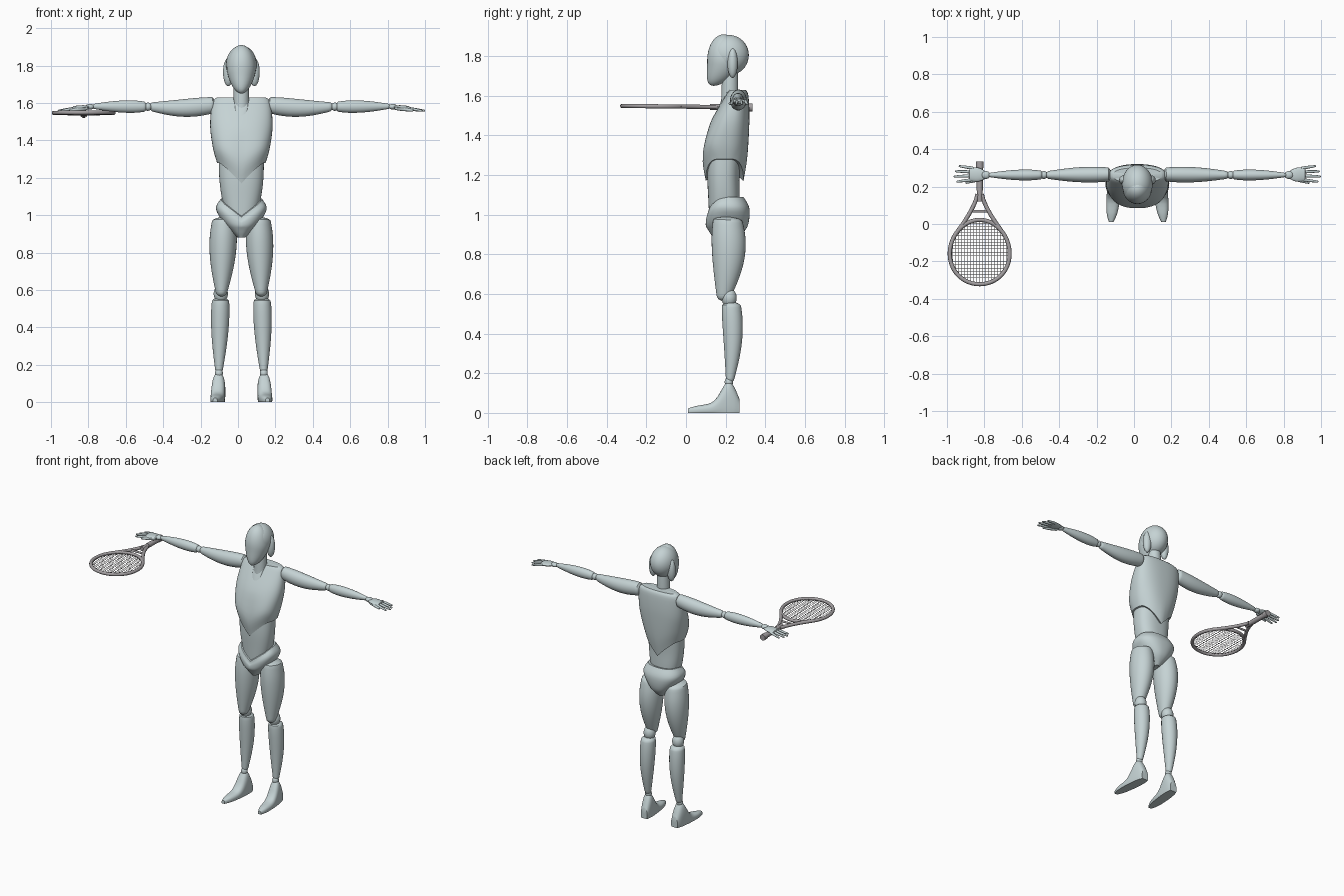
import bpy
import bmesh
from math import cos, sin, exp, pi, radians, copysign, sqrt
from mathutils import Vector, Matrix

cube = bpy.data.objects.get("Cube")
if cube:
    bpy.data.objects.remove(cube, do_unlink=True)

BODY_X = 0.018      # middle of the body
RACKET_X = -0.825   # middle of the racket


def material(name, color):
    mat = bpy.data.materials.new(name)
    mat.use_nodes = True
    mat.diffuse_color = color
    mat.node_tree.nodes["Principled BSDF"].inputs["Base Color"].default_value = color
    return mat


SKIN = material("pale blue grey", (0.56, 0.65, 0.66, 1))
FRAME = material("warm grey", (0.37, 0.35, 0.36, 1))


def link(name, data, mat):
    data.materials.append(mat)
    obj = bpy.data.objects.new(name, data)
    bpy.context.collection.objects.link(obj)
    return obj


def finish(name, bm):
    bmesh.ops.recalc_face_normals(bm, faces=bm.faces)
    mesh = bpy.data.meshes.new(name)
    bm.to_mesh(mesh)
    bm.free()
    for poly in mesh.polygons:
        poly.use_smooth = True
    mesh.set_sharp_from_angle(angle=radians(40))
    return link(name, mesh, SKIN)


def skin(name, rings, side):
    """Join rings of points into a closed, capped surface."""
    bm = bmesh.new()
    loops = [[bm.verts.new((BODY_X + side * x, y, z)) for x, y, z in ring] for ring in rings]
    for low, high in zip(loops, loops[1:]):
        for k in range(len(low)):
            bm.faces.new((low[k - 1], low[k], high[k], high[k - 1]))
    for loop in (loops[0], loops[-1]):
        middle = bm.verts.new(sum((v.co for v in loop), Vector()) / len(loop))
        for k in range(len(loop)):
            bm.faces.new((loop[k - 1], loop[k], middle))
    return finish(name, bm)


def limb(name, side, start, end, radii, peak=0.3, flat=1.0, bow=(0, 0, 0), count=32):
    """Rounded spindle: radii at the start, at the peak and at the end."""
    start, end, bow = Vector(start), Vector(end), Vector(bow)
    first, widest, last = radii
    axis = (end - start).normalized()
    across = Vector((0, 1, 0)) if abs(axis.x) > abs(axis.z) else Vector((1, 0, 0))
    deep = axis.cross(across) * flat
    rings = []
    steps = 24
    for i in range(steps + 1):
        t = (1 - cos(pi * i / steps)) / 2
        if t < peak:
            radius = first + (widest - first) * sin(pi / 2 * t / peak)
        else:
            radius = last + (widest - last) * cos(pi / 2 * (t - peak) / (1 - peak))
        near_end = min(1, min(t, 1 - t) / 0.05)
        radius *= max(0.2, sqrt(1 - (1 - near_end) ** 2))
        middle = start.lerp(end, t) + bow * sin(pi * t)
        angles = [2 * pi * k / count for k in range(count)]
        rings.append([middle + radius * (across * cos(a) + deep * sin(a)) for a in angles])
    return skin(name, rings, side)


def blend(secs, steps=5):
    """Catmull-Rom interpolation between neighbouring sections."""
    padded = [secs[0], *secs, secs[-1]]
    result = []
    for group in zip(padded, padded[1:], padded[2:], padded[3:]):
        for k in range(steps):
            t = k / steps
            result.append([b + t * ((c - a) + t * ((2 * a - 5 * b + 4 * c - d)
                           + t * (3 * b - a - 3 * c + d))) / 2 for a, b, c, d in zip(*group)])
    return result + [secs[-1]]


def loft(name, secs, warp, upright=True, side=1, power=2.4, count=64):
    """Sections hold a position on the axis, a half width, and a low and high edge."""
    rings = []
    for position, half, low, high in blend(secs):
        ring = []
        for k in range(count):
            c, s = cos(2 * pi * k / count), sin(2 * pi * k / count)
            x = half * copysign(abs(c) ** (2 / power), c)
            q = (low + high + (high - low) * copysign(abs(s) ** (2 / power), s)) / 2
            ring.append(warp(x, q, position) if upright else warp(x, position, q))
        rings.append(ring)
    return skin(name, rings, side)


def ball(name, centre, radii):
    x, y, z = centre
    place = Matrix.Translation((BODY_X + x, y, z)) @ Matrix.Diagonal((*radii, 1))
    bm = bmesh.new()
    bmesh.ops.create_uvsphere(bm, u_segments=32, v_segments=20, radius=1, matrix=place)
    return finish(name, bm)


def clamp(value):
    return max(0, min(1, value))


# Head: the face is an egg that narrows and leans forward toward the chin
FACE_Z, FACE_HEIGHT = 1.78, 0.13
face = ball("face", (0, 0.19, FACE_Z), (0.078, 0.083, FACE_HEIGHT))
for vert in face.data.vertices:
    drop = max(0, (FACE_Z - vert.co.z) / FACE_HEIGHT)
    vert.co.x = BODY_X + (vert.co.x - BODY_X) * (1 - 0.2 * drop)
    vert.co.y -= 0.05 * drop ** 2
ball("cranium", (0, 0.215, 1.805), (0.082, 0.102, 0.102))
limb("neck", 1, (0, 0.22, 1.55), (0, 0.223, 1.74), (0.045, 0.042, 0.038))
limb("collar_point", 1, (0, 0.14, 1.485), (0, 0.21, 1.625), (0.002, 0.035, 0.045), 0.8, flat=0.2)


# Torso: the chest shell ends in a point below, front and back
def chest_point(x, y, z):
    fade = clamp((1.46 - z) / 0.18)
    return x, y, z - 0.11 * fade * clamp(1 - abs(x) / 0.12) ** 1.2


# The front upper edge of the pelvis dips to the middle
def pelvis_dip(x, y, z):
    fade = clamp((z - 0.93) / 0.14) * clamp((0.22 - y) / 0.08)
    return x, y, z - 0.1 * fade * clamp(1 - abs(x) / 0.13)


def unchanged(*point):
    return point


loft("chest", [(1.28, 0.13, 0.1, 0.29), (1.36, 0.152, 0.085, 0.31), (1.48, 0.167, 0.13, 0.32),
               (1.6, 0.155, 0.2, 0.315), (1.63, 0.13, 0.22, 0.3)], chest_point)
loft("abdomen", [(0.93, 0.06, 0.12, 0.26), (1.07, 0.1, 0.113, 0.27),
                 (1.2, 0.118, 0.107, 0.27), (1.34, 0.12, 0.11, 0.28)], unchanged)
loft("pelvis", [(0.88, 0.02, 0.14, 0.26), (0.94, 0.08, 0.105, 0.31),
                (1.03, 0.135, 0.1, 0.32), (1.09, 0.11, 0.11, 0.29)], pelvis_dip)

# Foot: a low toe rising to a rounded ankle, turned slightly outward
FOOT_LENGTH, TOE_Y = 0.26, 0.01
foot_sections = []
for i in range(13):
    t = i / 12
    half = 0.038 * max(0.3, sqrt(1 - (1 - t) ** 4)) * (1 - 0.35 * t ** 8)
    height = 0.055 * max(0.03, t) ** 0.25 + 0.11 * exp(-((t - 0.8) / 0.21) ** 2)
    height *= 1 - 0.3 * t ** 12
    foot_sections.append((TOE_Y + FOOT_LENGTH * t, half, -0.3 * height, height))


def flat_sole(x, y, z):
    return x + 0.14 - 0.09 * (y - TOE_Y), y, max(z, 0)


for side, label in ((1, "left_"), (-1, "right_")):
    ball(label + "ear", (side * 0.07, 0.235, 1.765), (0.028, 0.026, 0.075))

    # Leg
    limb(label + "thigh", side, (0.093, 0.21, 0.99), (0.107, 0.187, 0.565),
         (0.06, 0.073, 0.025), flat=1.18, bow=(0, 0.015, 0))
    ball(label + "knee", (side * 0.11, 0.218, 0.58), (0.038, 0.038, 0.048))
    limb(label + "calf", side, (0.111, 0.228, 0.56), (0.12, 0.22, 0.15),
         (0.044, 0.049, 0.017), 0.2, flat=1.05, bow=(0, 0.012, 0))
    ball(label + "ankle", (side * 0.12, 0.216, 0.155), (0.021, 0.021, 0.026))
    loft(label + "foot", foot_sections, flat_sole, upright=False, side=side)

    # Arm
    limb(label + "upper_arm", side, (0.14, 0.265, 1.59), (0.49, 0.262, 1.58),
         (0.036, 0.042, 0.019), flat=1.17, bow=(0, 0, -0.012))
    ball(label + "elbow", (side * 0.5, 0.262, 1.58), (0.022, 0.021, 0.022))
    limb(label + "forearm", side, (0.505, 0.262, 1.58), (0.8, 0.262, 1.582),
         (0.022, 0.029, 0.01), flat=1.15)
    ball(label + "wrist", (side * 0.81, 0.262, 1.58), (0.024, 0.021, 0.015))
    limb(label + "palm", side, (0.805, 0.262, 1.58), (0.9, 0.266, 1.572),
         (0.015, 0.038, 0.034), 0.6, flat=0.32)

    # Fingers fan out from the palm, little finger first
    for i, tip in enumerate((0.955, 0.975, 0.982, 0.968)):
        y = 0.298 - 0.02 * i
        spread = 0.012 - 0.008 * i
        limb(label + "finger_" + str(i + 1), side, (0.875, y, 1.574), (tip, y + spread, 1.558),
             (0.008, 0.008, 0.005), count=12)
    limb(label + "thumb", side, (0.82, 0.247, 1.573), (0.92, 0.22, 1.56),
         (0.01, 0.011, 0.006), count=12)


# Racket, tilting down a little toward the grip
def on_racket(x, y):
    return RACKET_X + x, y, 1.545 - 0.012 * y


def tubes(name, paths, radius, closed=False, roundness=3):
    curve = bpy.data.curves.new(name, "CURVE")
    curve.dimensions = "3D"
    curve.bevel_depth = radius
    curve.bevel_resolution = roundness
    curve.use_fill_caps = True
    for path in paths:
        spline = curve.splines.new("POLY")
        spline.points.add(len(path) - 1)
        for point, place in zip(spline.points, path):
            point.co = (*on_racket(*place), 1)
        spline.use_cyclic_u = closed
    return link(name, curve, FRAME)


HOOP_Y, HOOP_WIDE, HOOP_LONG = -0.15, 0.16, 0.172
turn = [2 * pi * k / 64 for k in range(64)]
hoop = [(HOOP_WIDE * cos(a) * (1 - 0.05 * sin(a)), HOOP_Y + HOOP_LONG * sin(a)) for a in turn]
tubes("racket_hoop", [hoop], 0.011, closed=True)
rise = [k / 8 for k in range(9)]
tubes("racket_throat", [[(s * (0.012 + 0.1 * (1 - t) ** 1.4), 0.19 * t - 0.03) for t in rise]
                        for s in (1, -1)], 0.011)
tubes("racket_bridge", [[(-0.04, 0.068), (0.04, 0.068)]], 0.007)
for part, low, high, radius in (("shaft", 0.12, 0.2, 0.015), ("grip", 0.18, 0.31, 0.017),
                                ("butt", 0.3, 0.335, 0.021)):
    tubes("racket_" + part, [[(0, low), (0, high)]], radius)

# Strings, cut to the hoop in both directions
strings = []
for i in range(-9, 10):
    offset = i / 10
    reach = sqrt(1 - offset ** 2)
    x, long = offset * HOOP_WIDE, reach * HOOP_LONG
    y, wide = HOOP_Y + offset * HOOP_LONG, reach * HOOP_WIDE
    strings += [[(x, HOOP_Y - long), (x, HOOP_Y + long)], [(-wide, y), (wide, y)]]
tubes("racket_strings", strings, 0.0012, roundness=0)
